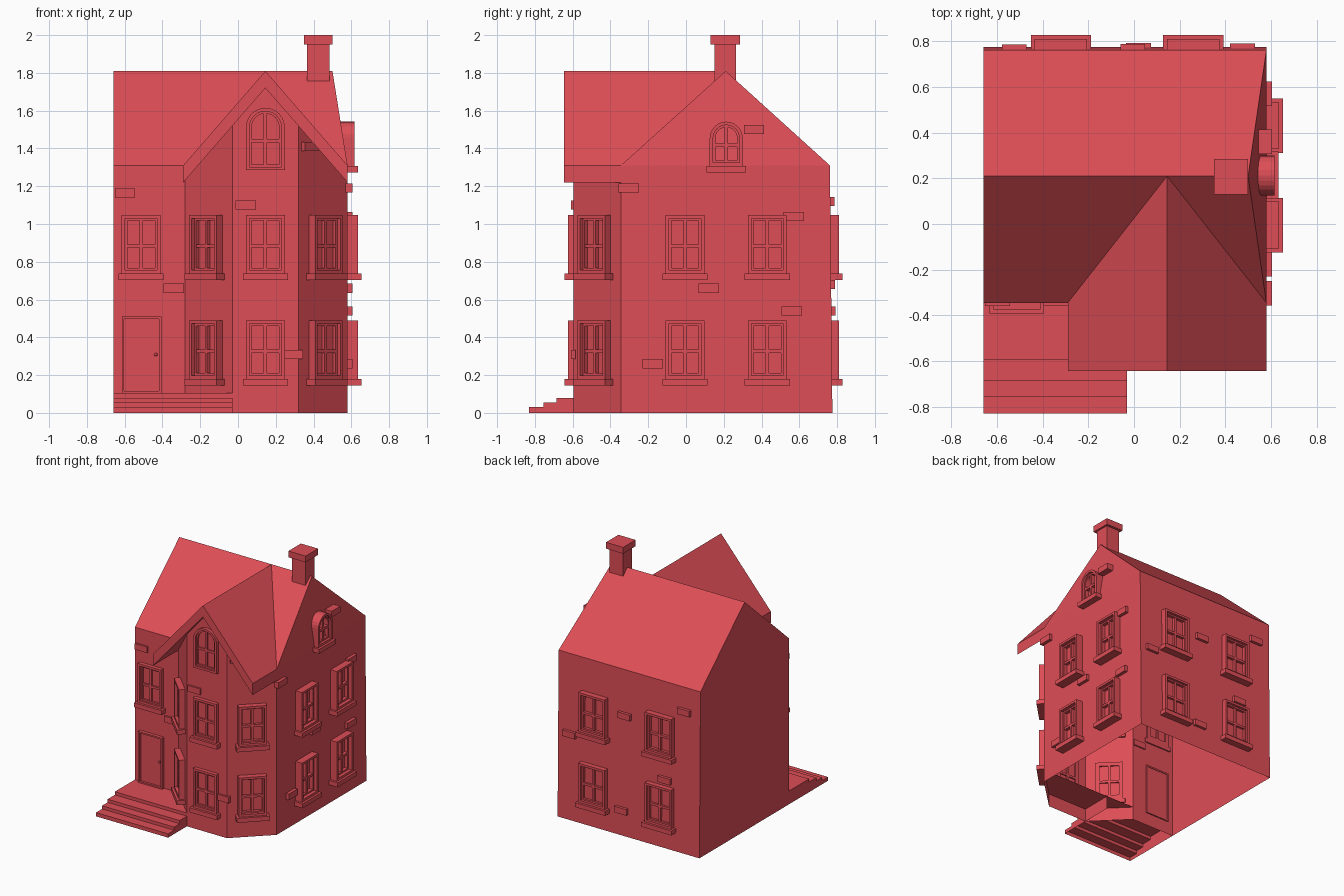
import bpy, bmesh, math
from mathutils import Matrix, Vector

if "Cube" in bpy.data.objects:
    bpy.data.objects.remove(bpy.data.objects["Cube"])

red = bpy.data.materials.new("brick red")
red.use_nodes = True
COLOUR = (0.73, 0.075, 0.093, 1)
red.diffuse_color = COLOUR
red.node_tree.nodes["Principled BSDF"].inputs["Base Color"].default_value = COLOUR


def finish(name, bm, matrix=Matrix(), tidy=True):
    if tidy:
        bmesh.ops.recalc_face_normals(bm, faces=bm.faces)
    mesh = bpy.data.meshes.new(name)
    bm.to_mesh(mesh)
    bm.free()
    mesh.materials.append(red)
    ob = bpy.data.objects.new(name, mesh)
    ob.matrix_world = matrix
    bpy.context.scene.collection.objects.link(ob)
    return ob


def face(bm, *points):
    return bm.faces.new([bm.verts.new(p) for p in points])


def box(bm, x0, x1, y0, y1, z0, z1):
    size = Matrix.Diagonal((x1 - x0, y1 - y0, z1 - z0, 1))
    mid = Matrix.Translation(((x0 + x1) / 2, (y0 + y1) / 2, (z0 + z1) / 2))
    bmesh.ops.create_cube(bm, size=1, matrix=mid @ size)


def wall_matrix(x, y, z, angle):
    """Local x runs along the wall, y goes up, z points out of the wall."""
    n = Vector((math.cos(angle), math.sin(angle), 0))
    m = Matrix((Vector((-n.y, n.x, 0)), Vector((0, 0, 1)), n)).transposed().to_4x4()
    return Matrix.Translation((x, y, z)) @ m


# Walls and main roof: a hollow shell, open underneath
L, R, F, B, BT, EAVE, TOP, MID = -0.66, 0.58, -0.345, 0.775, 0.762, 1.31, 1.81, 0.21
PEAK_X, THICK = 0.145, 0.09
SLOPE = (TOP - EAVE) / (R - PEAK_X)


def under(x):
    return TOP - THICK - abs(x - PEAK_X) * SLOPE


bay = [(-0.28, F), (-0.03, -0.595), (0.32, -0.595), (R, F)]
ridge_l, ridge_r = (L, MID, TOP), (0.50, MID, TOP)
bl, br, fl, fr = (L, BT, EAVE), (R, BT, EAVE), (L, F, EAVE), (R, F, EAVE)
bm = bmesh.new()
face(bm, (R, B, 0), (L, B, 0), bl, br)
face(bm, (L, B, 0), (L, F, 0), fl, ridge_l, bl)
face(bm, (R, F, 0), (R, B, 0), br, fr)
face(bm, fr, br, ridge_r)
face(bm, (L, F, 0), (bay[0][0], F, 0), (bay[0][0], F, EAVE), fl)
face(bm, br, bl, ridge_l, ridge_r)
face(bm, fl, fr, ridge_r, ridge_l)
for i, (p, q) in enumerate(zip(bay, bay[1:])):
    peak = [(PEAK_X, p[1], under(PEAK_X))] if i == 1 else []
    face(bm, (*p, 0), (*q, 0), (*q, under(q[0])), *peak, (*p, under(p[0])))
finish("house_walls_and_roof", bm, tidy=False)

# Bay roof: a thick gable whose back follows the valleys
bm = bmesh.new()
half = R - PEAK_X
section = [(-half, EAVE), (0, TOP), (half, EAVE),
           (half, EAVE - THICK), (0, TOP - THICK), (-half, EAVE - THICK)]
front = [bm.verts.new((PEAK_X + x, -0.645, z)) for x, z in section]
back = [bm.verts.new((PEAK_X + x, F if x else MID, z)) for x, z in section]
for i in range(6):
    j = (i + 1) % 6
    bm.faces.new((front[i], front[j], back[j], back[i]))
for ring in (front, back):
    bm.faces.new((ring[0], ring[1], ring[4], ring[5]))
    bm.faces.new((ring[1], ring[2], ring[3], ring[4]))
finish("bay_roof", bm)

# Bay floor
bm = bmesh.new()
face(bm, *[(x, y, 0.104) for x, y in bay])
finish("bay_floor", bm)

# Front steps: folded treads and risers with closed ends
bm = bmesh.new()
profile, height = [], 0
for y, rise in ((-0.83, 0.03), (-0.755, 0.025), (-0.685, 0.025), (-0.595, 0.025)):
    profile += [(y, height), (y, height + rise)]
    height += rise
profile.append((F, height))
for (y0, z0), (y1, z1) in zip(profile, profile[1:]):
    face(bm, (L, y0, z0), (-0.03, y0, z0), (-0.03, y1, z1), (L, y1, z1))
for x in (L, -0.03):
    face(bm, *[(x, y, z) for y, z in profile], (x, F, 0))
bmesh.ops.remove_doubles(bm, verts=bm.verts, dist=0.0001)
finish("front_steps", bm)

# Chimney
bm = bmesh.new()
box(bm, 0.365, 0.485, 0.15, 0.265, 1.72, 1.95)
box(bm, 0.35, 0.50, 0.13, 0.285, 1.95, 2.0)
finish("chimney", bm)


def outline(w, h, arched, inset):
    """Window outline, square or round-headed, standing on y = 0."""
    r = w / 2
    a = r - inset
    pts = [(-a, inset), (a, inset)]
    if arched:
        pts += [(a * math.cos(t * math.pi / 12), h - r + a * math.sin(t * math.pi / 12))
                for t in range(13)]
    else:
        pts += [(a, h - inset), (-a, h - inset)]
    return pts


def frame(bm, w, h, arched, inset, width, low, high):
    outer = outline(w, h, arched, inset)
    inner = outline(w, h, arched, inset + width)
    loops = [[bm.verts.new((x, y, z)) for x, y in pts]
             for pts, z in ((outer, low), (outer, high), (inner, high), (inner, low))]
    n = len(outer)
    for k in range(4):
        a, b = loops[k], loops[(k + 1) % 4]
        for i in range(n):
            j = (i + 1) % n
            bm.faces.new((a[i], a[j], b[j], b[i]))


def window(name, x, y, z, angle, depth, w=0.205, h=0.31, arched=False, sill=True, sink=0.01):
    bm = bmesh.new()
    frame(bm, w, h, arched, 0, 0.018, -sink, depth)
    frame(bm, w, h, arched, 0.018, 0.012, -sink, depth * 0.5)
    # glazing bars
    bar = depth * 0.5 - 0.002
    cross = h * 0.47
    box(bm, -0.009, 0.009, 0.02, h - 0.02, -sink, bar)
    box(bm, 0.02 - w / 2, w / 2 - 0.02, cross - 0.009, cross + 0.009, -sink, bar)
    if sill:
        s = w / 2 + 0.017
        box(bm, -s, s, -0.035, 0, -sink, depth + 0.018)
    finish(name, bm, wall_matrix(x, y, z, angle))


FRONT, RIGHT, BACK = -math.pi / 2, 0, math.pi / 2
BAY_L, BAY_R = -math.pi * 0.75, -math.pi * 0.25
for floor, z in (("lower", 0.18), ("upper", 0.738)):
    window(floor + "_bay_front_window", PEAK_X, -0.595, z, FRONT, 0.03)
    window(floor + "_bay_right_window", -0.155, -0.47, z, BAY_L, 0.045)
    window(floor + "_bay_left_window", 0.45, -0.47, z, BAY_R, 0.045)
    for i, y in enumerate((-0.005, 0.43)):
        window(f"{floor}_side_window_{i}", R, y, z, RIGHT, 0.055)
    for i, x in enumerate((-0.32, 0.26)):
        window(f"{floor}_back_window_{i}", x, 0.77, z, BACK, 0.04, w=0.23)
window("upper_front_window", -0.513, F, 0.738, FRONT, 0.03)
window("gable_front_window", PEAK_X, -0.595, 1.285, FRONT, 0.025,
       h=0.33, arched=True, sill=False)
window("gable_side_window", R, 0.213, 1.307, RIGHT, 0.036,
       w=0.175, h=0.235, arched=True, sink=0.05)

# Front door with casing, leaf and knob
bm = bmesh.new()
frame(bm, 0.21, 0.405, False, 0, 0.012, -0.01, 0.025)
box(bm, -0.094, 0.094, 0, 0.394, -0.005, 0.008)
knob = Matrix.Translation((0.075, 0.205, 0.014))
bmesh.ops.create_uvsphere(bm, u_segments=10, v_segments=6, radius=0.009, matrix=knob)
finish("front_door", bm, wall_matrix(-0.51, F, 0.104, FRONT))

# Scattered raised bricks: wall angle, then x, y, z of each
bricks = {
    FRONT: [(-0.598, F, 1.165), (-0.34, F, 0.66), (0.04, -0.595, 1.10), (0.29, -0.595, 0.31)],
    BAY_R: [(0.375, -0.542, 1.41)],
    RIGHT: [(R, -0.303, 1.19), (R, 0.57, 1.04), (R, 0.12, 0.66), (R, 0.56, 0.54),
            (R, -0.175, 0.26), (R, 0.36, 1.5)],
    BACK: [(0.475, 0.768, 0.68), (-0.005, 0.766, 0.95), (-0.525, 0.765, 1.12),
           (0.02, 0.772, 0.20), (-0.36, 0.77, 0.54)],
}
for angle, spots in bricks.items():
    out = {FRONT: 0.014, BACK: 0.022}.get(angle, 0.025)
    for x, y, z in spots:
        bm = bmesh.new()
        box(bm, -0.054, 0.054, -0.024, 0.024, -0.05 if z > 1.45 else -0.01, out)
        finish("raised_brick", bm, wall_matrix(x, y, z, angle))

# Centre the house front to back is already set; nothing else to place
